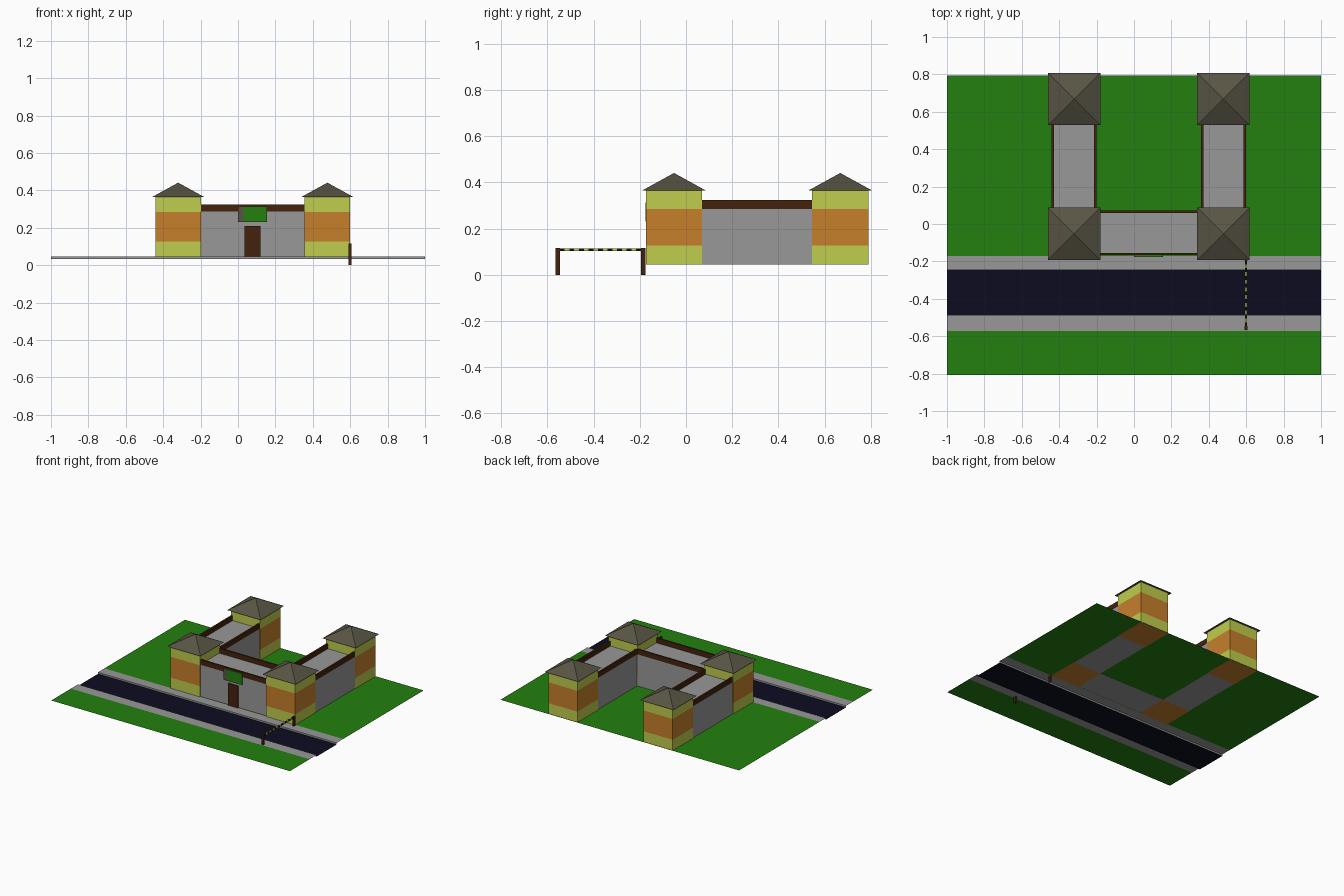
import bpy, bmesh
from mathutils import Vector

if "Cube" in bpy.data.objects:
    bpy.data.objects.remove(bpy.data.objects["Cube"])


def srgb(r, g, b):
    lin = [(c / 255 / 12.92) if c < 10 else ((c / 255 + 0.055) / 1.055) ** 2.4 for c in (r, g, b)]
    return (*lin, 1.0)


def material(name, rgb):
    m = bpy.data.materials.new(name)
    m.diffuse_color = srgb(*rgb)
    m.use_nodes = True
    m.node_tree.nodes["Principled BSDF"].inputs["Base Color"].default_value = m.diffuse_color
    return m


GRASS = material("grass_green", (36, 128, 15))
ROAD = material("asphalt_navy", (12, 12, 33))
GREY = material("concrete_grey", (152, 152, 152))
YELLOW = material("lime_yellow", (192, 205, 77))
ORANGE = material("orange", (198, 128, 44))
ROOF = material("roof_slate", (88, 84, 68))
BROWN = material("dark_brown", (68, 34, 13))
BLACK = material("black", (15, 15, 20))


def finish(name, bm, mats):
    mesh = bpy.data.meshes.new(name)
    bm.to_mesh(mesh)
    bm.free()
    for m in mats:
        mesh.materials.append(m)
    ob = bpy.data.objects.new(name, mesh)
    bpy.context.collection.objects.link(ob)
    return ob


def box_mesh(x0, x1, y0, y1, z0, z1):
    bm = bmesh.new()
    bmesh.ops.create_cube(bm, size=1)
    for v in bm.verts:
        v.co = Vector((x1 if v.co.x > 0 else x0, y1 if v.co.y > 0 else y0, z1 if v.co.z > 0 else z0))
    return bm


def box(name, mat, *dims):
    return finish(name, box_mesh(*dims), [mat])


def cut(bm, co, no):
    bmesh.ops.bisect_plane(bm, geom=bm.verts[:] + bm.edges[:] + bm.faces[:], plane_co=co, plane_no=no)


G, LOW = 0.045, 0.033      # ground and road levels
BASE = G - 0.001           # undersides of the buildings

# Ground: one open profile swept along x, grass / pavement / kerb / road
profile = [(-0.807, G), (-0.572, G), (-0.487, G), (-0.487, LOW),
           (-0.247, LOW), (-0.247, G), (-0.17, G), (0.793, G)]
bm = bmesh.new()
left = [bm.verts.new((-1, y, z)) for y, z in profile]
right = [bm.verts.new((1, y, z)) for y, z in profile]
for i, mat in enumerate((0, 1, 1, 2, 1, 1, 0)):
    f = bm.faces.new((left[i], right[i], right[i + 1], left[i + 1]))
    f.material_index = mat
finish("ground_and_road", bm, [GRASS, GREY, ROAD])

# Corner towers with painted bands and pyramid roofs
H, EAVE = 0.122, 0.14
for side, cx in (("left", -0.32), ("right", 0.478)):
    for end, cy in (("front", -0.052), ("back", 0.668)):
        bm = box_mesh(cx - H, cx + H, cy - H, cy + H, BASE, 0.366)
        for z in (0.126, 0.284):
            cut(bm, (0, 0, z), (0, 0, 1))
        for f in bm.faces:
            z = f.calc_center_median().z
            f.material_index = 1 if z < 0.05 or 0.126 < z < 0.284 else 0
        finish(f"{end}_{side}_tower", bm, [YELLOW, ORANGE])

        bm = bmesh.new()
        base = [bm.verts.new((cx + sx * EAVE, cy + sy * EAVE, 0.364))
                for sx, sy in ((-1, -1), (1, -1), (1, 1), (-1, 1))]
        tip = bm.verts.new((cx, cy, 0.441))
        bm.faces.new(base[::-1])
        for i in range(4):
            bm.faces.new((base[i], base[(i + 1) % 4], tip))
        finish(f"{end}_{side}_tower_roof", bm, [ROOF])

# Linking wings with flat roofs and thin parapets
WALL, PAR, T = 0.287, 0.324, 0.013
box("front_wing", GREY, -0.2, 0.358, -0.165, 0.07, BASE, WALL)
for name, y in (("front", -0.167), ("back", 0.059)):
    box(f"front_wing_{name}_parapet", BROWN, -0.2, 0.358, y, y + T, WALL - 0.001, PAR)
for side, x0, x1 in (("left", -0.438, -0.202), ("right", 0.36, 0.596)):
    box(f"{side}_wing", GREY, x0, x1, 0.068, 0.548, BASE, WALL)
    for name, x in (("left", x0 - 0.002), ("right", x1 + 0.002 - T)):
        box(f"{side}_wing_{name}_parapet", BROWN, x, x + T, 0.068, 0.548, WALL - 0.001, PAR)

# Door and sign plates on the front wall
box("door", BROWN, 0.036, 0.121, -0.174, -0.165, G, 0.21)
bm = box_mesh(0.0, 0.156, -0.176, -0.167, 0.23, 0.314)
cut(bm, (0.03, 0, 0), (1, 0, 0))
for f in bm.faces:
    f.material_index = 1 if f.calc_center_median().x < 0.03 else 0
finish("sign_board", bm, [GRASS, ROOF])

# Road barrier: two posts and a striped bar
BX = 0.599
for name, y in (("near", -0.566), ("far", -0.195)):
    box(f"barrier_{name}_post", BROWN, BX - 0.007, BX + 0.007, y, y + 0.02, 0.0, 0.115)
Y0, Y1, N = -0.546, -0.195, 17
bm = box_mesh(BX - 0.005, BX + 0.005, Y0, Y1, 0.104, 0.114)
step = (Y1 - Y0) / N
for i in range(1, N):
    cut(bm, (0, Y0 + i * step, 0), (0, 1, 0))
for f in bm.faces:
    f.material_index = int((f.calc_center_median().y - Y0) / step) % 2
finish("barrier_bar", bm, [BLACK, YELLOW])
